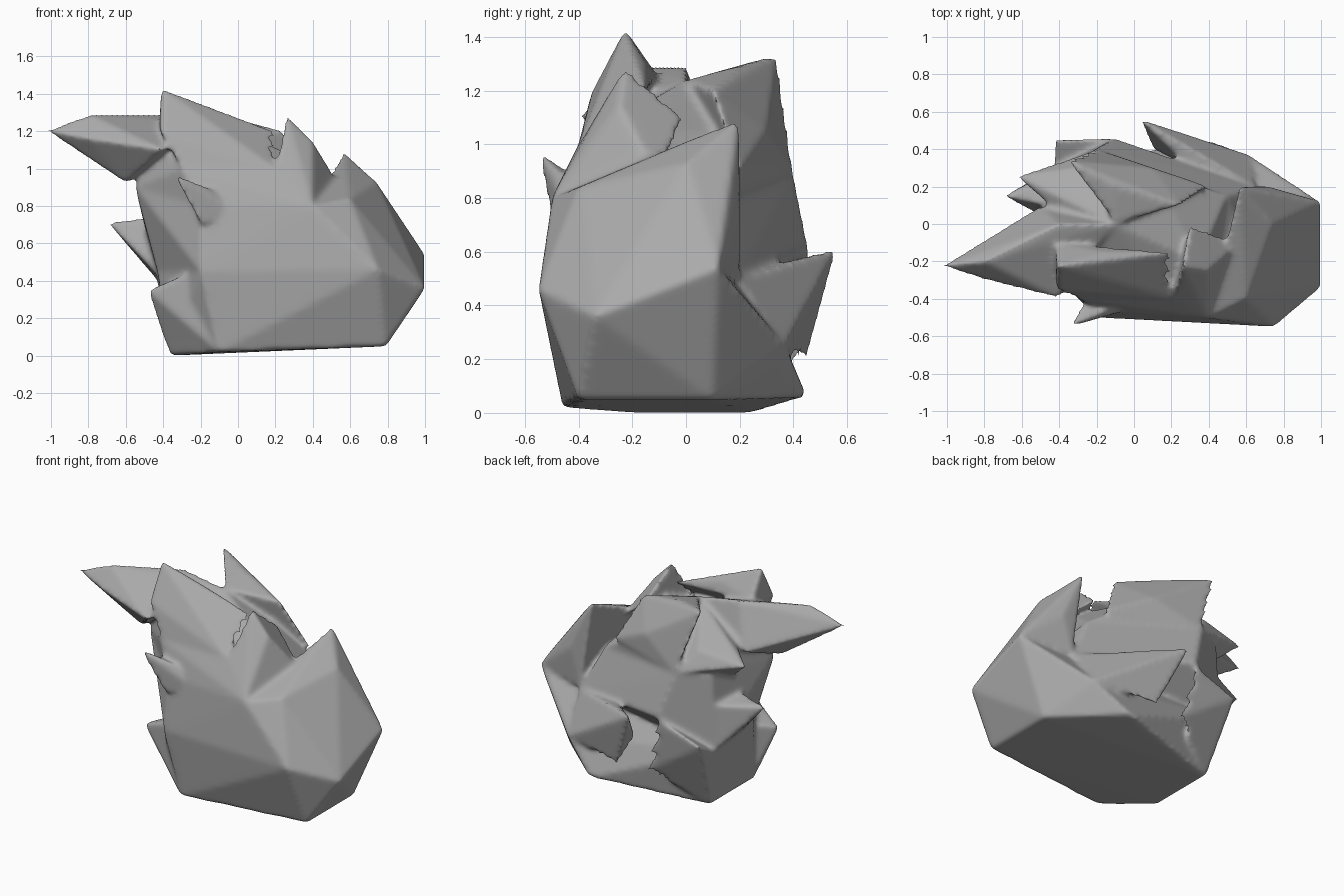
import bpy, bmesh, math
from mathutils import Vector

cube = bpy.data.objects.get("Cube")
if cube:
    bpy.data.objects.remove(cube, do_unlink=True)

TIP_REACH = .03
bm = bmesh.new()


def chunk(*points):
    """Add one faceted solid wrapped around its corner points."""
    verts = [bm.verts.new(p) for p in points]
    bmesh.ops.convex_hull(bm, input=verts)
    loose = [v for v in bm.verts if not v.link_faces]
    bmesh.ops.delete(bm, geom=loose, context="VERTS")


def leaf(tip, *root):
    """Add a pointed solid; the tip reaches out a little to outlast the softening."""
    tip = Vector(tip)
    middle = sum((Vector(p) for p in root), Vector()) / len(root)
    chunk(tip + (tip - middle).normalized() * TIP_REACH, *root)


# Landmarks on the body, from the footprint upward
foot_front = (-.1, -.46, .02)
foot_front_left = (.79, -.4, .05)
foot_back_left = (.79, .1, .05)
foot_back = (.4, .45, .06)
foot_back_right = (-.36, .25, 0)
foot_front_right = (-.36, -.2, 0)
hip_front = (.75, -.55, .46)
hip_front_left = (1, -.34, .36)
hip_left = (1, .12, .54)
hip_back = (.62, .37, .25)
flank_back = (.65, .2, .5)
waist_front = (-.2, -.5, .45)
waist_right = (-.43, -.1, .45)
waist_back_right = (-.43, .3, .4)
waist_back = (-.1, .46, .6)
chest_front = (.4, -.5, .8)
chest_front_right = (-.2, -.46, .8)
chest_right = (-.55, -.15, .9)
chest_back_right = (-.4, .3, .9)
chest_back = (-.2, .4, .9)
chest_left = (.5, .15, .8)
neck_front = (.2, -.4, 1)
neck_front_right = (-.3, -.4, 1)
neck_left = (.35, -.2, 1.05)
neck_back = (.1, .3, 1.05)
crown = (-.1, 0, 1.24)
crown_right = (-.5, -.1, 1.2)

# Base block
chunk(foot_front, foot_front_left, foot_back_left, foot_back, foot_back_right,
      foot_front_right, hip_front, hip_front_left, hip_left, hip_back,
      waist_front, waist_right, waist_back_right)

# Core rising through the middle
chunk(waist_front, waist_right, waist_back_right, waist_back, flank_back, hip_front,
      chest_front, chest_front_right, chest_right, chest_back_right, chest_back, chest_left)
chunk(chest_front, chest_front_right, chest_right, chest_back_right, chest_back, chest_left,
      neck_front, neck_front_right, neck_left, neck_back, crown, crown_right)

# Big sweeping horn
leaf((-1, -.22, 1.2), (-.8, -.2, 1.29), (-.8, -.3, 1.16), (-.8, -.1, 1.12), (-.6, -.16, .92),
     (-.4, 0, 1.29), (-.4, -.4, 1.1), (-.5, .1, 1), crown)

# Top leaf, front
leaf((-.39, -.23, 1.41), (-.15, -.15, 1.3), (.2, -.15, 1.2), (-.42, -.35, 1.2),
     (-.42, -.1, 1.25), neck_front, neck_front_right)

# Top leaf, back
leaf((-.33, .33, 1.32), (-.1, .2, 1.29), (.25, .1, 1.2), (.4, .2, .9),
     neck_back, chest_back, crown)

# Upper shoulder leaf
leaf((.27, -.23, 1.26), (.4, -.25, 1.15), (.57, -.1, .87), (.3, 0, 1.1),
     neck_front, neck_left, chest_front)

# Broad leaf on the left flank
leaf((.57, .18, 1.07), (.74, 0, .93), (.6, -.4, .84), (.72, .2, .75),
     hip_left, hip_front_left, hip_front, flank_back, chest_front)

# Low back leaf
leaf((.05, .55, .6), (.33, .28, .54), (.2, .45, .2), (.1, .4, .4), hip_back, flank_back)

# Small front leaf
leaf((-.33, -.54, .96), (-.15, -.47, .9), (0, -.45, .75), (-.2, -.5, .7), (-.2, -.3, .8))

# Right side leaves, lower front to upper back
leaf((-.46, -.3, .33), (-.25, -.4, .45), (-.4, -.2, .1), (-.3, -.1, .4),
     foot_front, foot_front_right)
leaf((-.67, .15, .7), (-.47, .1, .74), (-.4, .3, .7), (-.2, .15, .6), (-.43, 0, .43),
     waist_back_right)
leaf((-.4, .44, .46), (0, .42, .2), foot_back_right, waist_back, waist_back_right)
leaf((-.6, .25, 1), (-.45, .1, 1.05), (-.3, .3, 1.05), (-.4, .1, .8), chest_back, crown)

mesh = bpy.data.meshes.new("spiky_tuft")
bm.to_mesh(mesh)
bm.free()
tuft = bpy.data.objects.new("spiky_tuft", mesh)
bpy.context.collection.objects.link(tuft)
bpy.context.view_layer.objects.active = tuft
tuft.select_set(True)

# Fuse the chunks and soften the joins
fuse = tuft.modifiers.new("fuse", "REMESH")
fuse.mode = "VOXEL"
fuse.voxel_size = .014
soften = tuft.modifiers.new("soften", "SMOOTH")
soften.factor = .5
soften.iterations = 10
bpy.ops.object.convert(target="MESH")
bpy.ops.object.shade_smooth_by_angle(angle=math.radians(60))

# Single grey
grey = bpy.data.materials.new("grey")
grey.use_nodes = True
colour = (.4, .4, .4, 1)
grey.diffuse_color = colour
grey.node_tree.nodes["Principled BSDF"].inputs["Base Color"].default_value = colour
tuft.data.materials.clear()
tuft.data.materials.append(grey)
for face in tuft.data.polygons:
    face.material_index = 0
